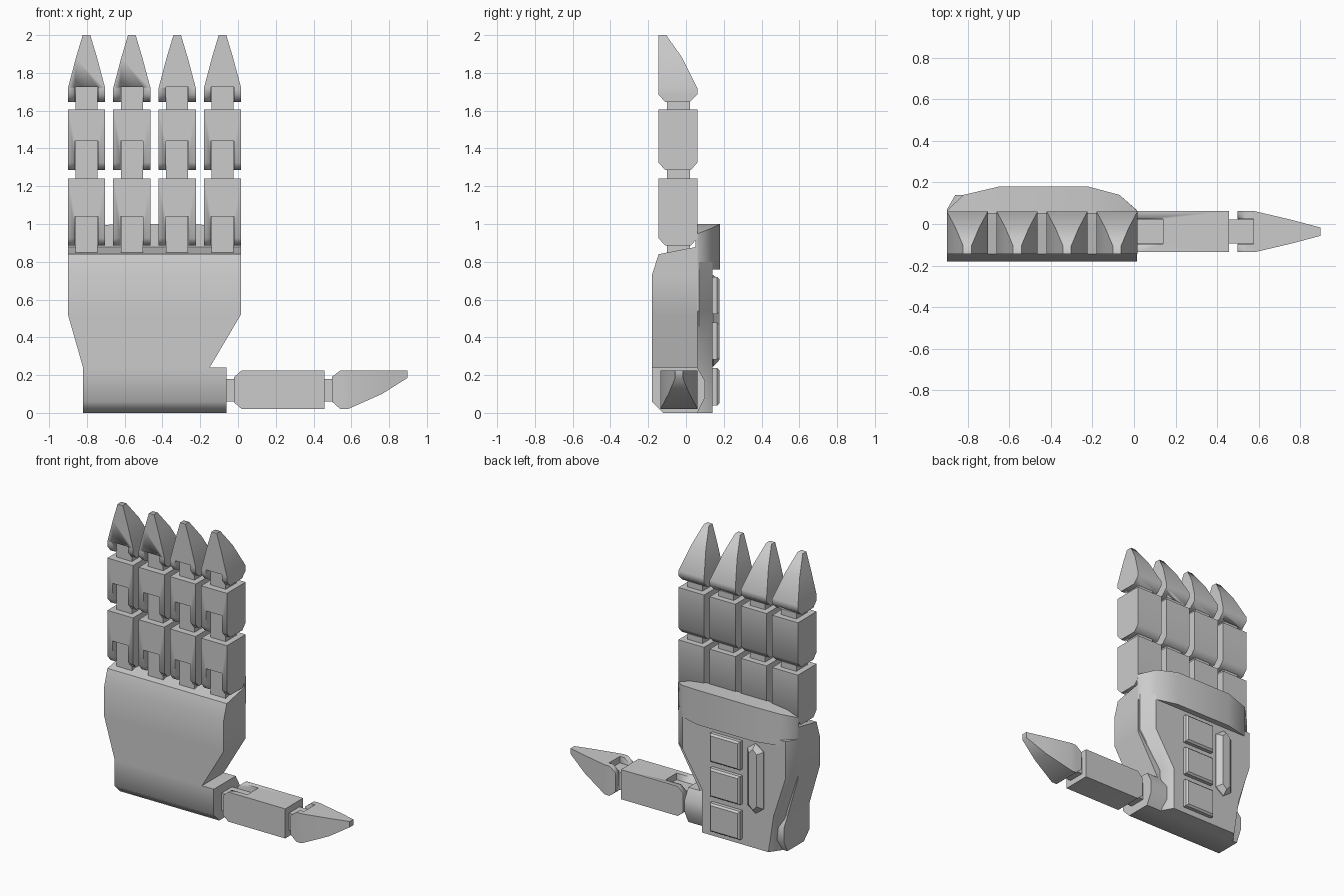
import bpy, bmesh, math
from mathutils import Matrix, Vector

if "Cube" in bpy.data.objects:
    bpy.data.objects.remove(bpy.data.objects["Cube"])

grey = bpy.data.materials.new("light grey")
grey.diffuse_color = (0.6, 0.6, 0.6, 1)
grey.use_nodes = True
grey.node_tree.nodes["Principled BSDF"].inputs["Base Color"].default_value = grey.diffuse_color


def loft(name, rings, matrix=None, smooth=60):
    """Skin a list of equal-length point rings and cap both ends."""
    bm = bmesh.new()
    rows = [[bm.verts.new(p) for p in r] for r in rings]
    n = len(rows[0])
    for a, b in zip(rows, rows[1:]):
        for i in range(n):
            j = (i + 1) % n
            bm.faces.new((a[i], a[j], b[j], b[i]))
    bm.faces.new(rows[0])
    bm.faces.new(rows[-1])
    if matrix:
        bm.transform(matrix)
    bmesh.ops.recalc_face_normals(bm, faces=bm.faces)
    me = bpy.data.meshes.new(name)
    bm.to_mesh(me)
    bm.free()
    me.materials.append(grey)
    ob = bpy.data.objects.new(name, me)
    bpy.context.collection.objects.link(ob)
    select(ob)
    bpy.ops.object.shade_smooth_by_angle(angle=math.radians(smooth))
    return ob


def select(ob):
    bpy.ops.object.select_all(action='DESELECT')
    ob.select_set(True)
    bpy.context.view_layer.objects.active = ob


def rect(x0, x1, y0, y1, z):
    return [(x0, y0, z), (x1, y0, z), (x1, y1, z), (x0, y1, z)]


def box(name, x0, x1, y0, y1, z0, z1, matrix=None):
    return loft(name, [rect(x0, x1, y0, y1, z0), rect(x0, x1, y0, y1, z1)], matrix, 30)


def cut_slot(ob, z0, z1, matrix):
    """Open a hinge slot in the lower front of a finger segment."""
    cutter = box("slot_cutter", -0.06, 0.06, -0.3, 0.022, z0 - 0.1, z1, matrix)
    cutter.hide_render = True
    mod = ob.modifiers.new("slot", 'BOOLEAN')
    mod.operation, mod.solver, mod.object = 'DIFFERENCE', 'EXACT', cutter
    select(ob)
    bpy.ops.object.modifier_apply(modifier=mod.name)
    bpy.data.objects.remove(cutter)


W = 0.0985  # half width of a finger


def phalanx(name, z0, z1, slot, matrix):
    ob = loft(name, [rect(-W, W, -0.11, 0.025, z0),
                     rect(-W, W, -0.145, 0.06, z0 + 0.04),
                     rect(-W, W, -0.145, 0.06, z1)], matrix)
    cut_slot(ob, z0, slot, matrix)


def fingertip(name, z0, z1, slot, matrix):
    k = (z1 - z0) / 0.355
    rows = [(0, W, -0.11, 0.02), (0.04, W, -0.145, 0.06), (0.075, W, -0.145, 0.06),
            (0.235, 0.056, -0.145, -0.02), (0.355, 0.02, -0.145, -0.105)]
    ob = loft(name, [rect(-w, w, a, b, z0 + h * k) for h, w, a, b in rows], matrix)
    cut_slot(ob, z0, slot, matrix)


def tongue(name, z0, z1, matrix):
    box(name, -0.058, 0.058, -0.10, 0.02, z0, z1, matrix)


# Four fingers, each with two segments, a pointed tip and hinge tongues
for i in range(4):
    m = Matrix.Translation((-0.802 + 0.24 * i, 0, 0))
    tongue(f"knuckle_hinge_{i}", 0.80, 1.04, m)
    phalanx(f"lower_finger_{i}", 0.885, 1.242, 1.04, m)
    tongue(f"middle_hinge_{i}", 1.20, 1.44, m)
    phalanx(f"middle_finger_segment_{i}", 1.285, 1.605, 1.44, m)
    tongue(f"tip_hinge_{i}", 1.57, 1.725, m)
    fingertip(f"fingertip_{i}", 1.645, 2.0, 1.725, m)

# Thumb: same parts turned to point along +x with the hinge side up
t = Matrix(((0, 0, 1, 0), (-1, 0, 0, -0.037), (0, -1, 0, 0.08), (0, 0, 0, 1)))
tongue("thumb_base_hinge", -0.12, 0.14, t)
phalanx("thumb_segment", -0.02, 0.457, 0.14, t)
tongue("thumb_tip_hinge", 0.42, 0.575, t)
fingertip("thumb_tip", 0.497, 0.897, 0.575, t)

# Palm: lofted upward with a bevelled front top and a sloping top face
palm = [rect(-0.82, -0.15, -0.12, 0.06, 0), rect(-0.82, -0.15, -0.18, 0.06, 0.06),
        rect(-0.82, -0.15, -0.18, 0.06, 0.24), rect(-0.9, 0.015, -0.18, 0.06, 0.52),
        rect(-0.9, 0.015, -0.18, 0.06, 0.73)]
palm.append([(x, y, z) for x, y, z in ((-0.9, -0.145, 0.84), (0.015, -0.145, 0.84),
                                       (0.015, 0.06, 0.88), (-0.9, 0.06, 0.88))])
loft("palm", palm, smooth=50)

# Wrist roll along the bottom of the palm, carrying the thumb
prof = [(-0.12, 0), (-0.18, 0.06), (-0.18, 0.24), (0.06, 0.24),
        (0.10, 0.17), (0.10, 0.08), (0.06, 0)]
loft("wrist_block", [[(x, y, z) for y, z in prof] for x in (-0.82, -0.06)], smooth=50)

# Back plate with sloping sides
outer = [(-0.9, 0.8), (-0.9, 0.54), (-0.81, 0.26), (-0.78, 0),
         (-0.18, 0), (-0.17, 0.3), (0.01, 0.54), (0.01, 0.8)]
inner = [(-0.86, 0.8), (-0.86, 0.54), (-0.77, 0.26), (-0.73, 0),
         (-0.22, 0), (-0.22, 0.3), (-0.07, 0.54), (-0.07, 0.8)]
loft("back_plate", [[(x, y, z) for x, z in o]
                    for o, y in ((outer, 0.05), (outer, 0.07), (inner, 0.14))], smooth=35)

# Knuckle guard: bar with tapered ends
guard = [(-0.9, 0.065, 0.95), (-0.82, 0.14, 0.98), (-0.65, 0.18, 1.0),
         (-0.22, 0.18, 1.0), (-0.07, 0.14, 0.98), (0.015, 0.065, 0.95)]
loft("knuckle_guard", [[(x, 0.05, 0.76), (x, y, 0.76), (x, y, z), (x, 0.05, z)]
                       for x, y, z in guard], smooth=50)

# Three square pads on the back, slightly bevelled
for i, z in enumerate((0.04, 0.282, 0.523)):
    def ring(d, y):
        return [(-0.53 + d, y, z + d), (-0.30 - d, y, z + d),
                (-0.30 - d, y, z + 0.197 - d), (-0.53 + d, y, z + 0.197 - d)]
    loft(f"back_pad_{i}", [ring(0, 0.13), ring(0, 0.165), ring(0.012, 0.177)], smooth=20)

# Slim ridge beside the pads with pointed ends
def ridge(w, y, z0, z1, tip):
    c = -0.635
    return [(c - w, y, z0 + tip), (c, y, z0), (c + w, y, z0 + tip),
            (c + w, y, z1 - tip), (c, y, z1), (c - w, y, z1 - tip)]

loft("back_ridge", [ridge(0.062, 0.13, 0.245, 0.73, 0.045),
                    ridge(0.062, 0.145, 0.245, 0.73, 0.045),
                    ridge(0.03, 0.177, 0.28, 0.70, 0.03)], smooth=20)
